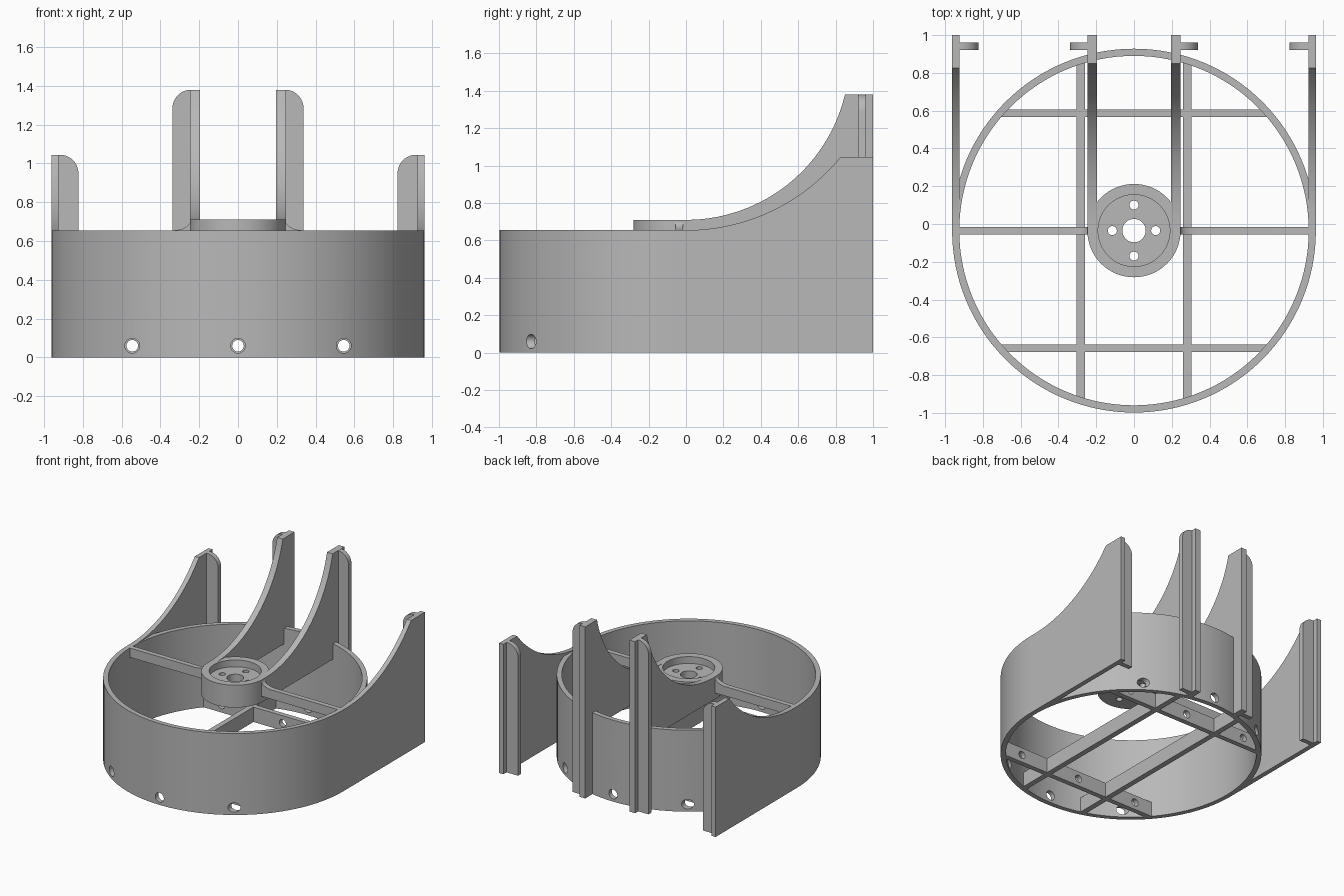
import bpy
import bmesh
import math
from mathutils import Matrix, Vector

cube = bpy.data.objects.get("Cube")
if cube:
    bpy.data.objects.remove(cube, do_unlink=True)

grey = bpy.data.materials.new("plain grey")
grey.use_nodes = True
colour = (0.48, 0.48, 0.48, 1)
grey.diffuse_color = colour
grey.node_tree.nodes["Principled BSDF"].inputs["Base Color"].default_value = colour

CY = -0.035                    # ring and hub centre in y
R_OUT, R_IN = 0.963, 0.925
WALL_TOP, HUB_TOP, HUB_BASE = 0.655, 0.71, 0.53
FIN_BACK = 1.0


def prism(name, outline, axis, lo, hi):
    """Extrude a 2D outline along x, y or z."""
    place = {"x": lambda a, b, t: (t, a, b),
             "y": lambda a, b, t: (a, t, b),
             "z": lambda a, b, t: (a, b, t)}[axis]
    bm = bmesh.new()
    face = bm.faces.new([bm.verts.new(place(a, b, lo)) for a, b in outline])
    result = bmesh.ops.extrude_face_region(bm, geom=[face])
    moved = [v for v in result["geom"] if isinstance(v, bmesh.types.BMVert)]
    bmesh.ops.translate(bm, verts=moved, vec=Vector(place(0, 0, hi - lo)))
    bmesh.ops.recalc_face_normals(bm, faces=bm.faces)
    mesh = bpy.data.meshes.new(name)
    bm.to_mesh(mesh)
    bm.free()
    mesh.materials.append(grey)
    obj = bpy.data.objects.new(name, mesh)
    bpy.context.collection.objects.link(obj)
    return obj


def circle(cx, cy, r, n=32):
    return [(cx + r * math.cos(math.tau * i / n),
             cy + r * math.sin(math.tau * i / n)) for i in range(n)]


def rect(a0, a1, b0, b1):
    return [(a0, b0), (a1, b0), (a1, b1), (a0, b1)]


def cut(obj, cutters):
    """Subtract the cutters from the object, then discard them."""
    bpy.context.view_layer.objects.active = obj
    for cutter in cutters:
        cutter.hide_render = True
        mod = obj.modifiers.new("cut", "BOOLEAN")
        mod.operation, mod.solver, mod.object = "DIFFERENCE", "EXACT", cutter
        bpy.ops.object.modifier_apply(modifier=mod.name)
        bpy.data.objects.remove(cutter, do_unlink=True)


def smooth(obj):
    bpy.ops.object.select_all(action="DESELECT")
    obj.select_set(True)
    bpy.context.view_layer.objects.active = obj
    bpy.ops.object.shade_smooth_by_angle(angle=math.radians(30))


def bolt_holes(r):
    return [prism("hole_cutter", circle(x, 0.06, r, 24), "y", -1.2, 1.2)
            for x in (-0.545, 0, 0.545)]


def rising_arc(z0, y1, z1, n=28):
    """Arc level at y = 0 that climbs to (y1, z1)."""
    r = (y1 ** 2 + (z1 - z0) ** 2) / (2 * (z1 - z0))
    end = math.asin(y1 / r)
    return [(r * math.sin(end * i / n), z0 + r - r * math.cos(end * i / n))
            for i in range(n + 1)]


# Round outer wall with bolt holes
ring = prism("ring_wall", circle(0, CY, R_OUT, 128), "z", 0, WALL_TOP)
cut(ring, [prism("bore_cutter", circle(0, CY, R_IN, 128), "z", -0.1, 1)]
    + bolt_holes(0.038))
smooth(ring)

# Hub with a shallow recess, a bore and four screw holes
hub = prism("hub", circle(0, CY, 0.247, 64), "z", HUB_BASE, HUB_TOP)
hub_cuts = [prism("recess_cutter", circle(0, CY, 0.19, 64), "z", WALL_TOP, 1),
            prism("bore_cutter", circle(0, CY, 0.062), "z", 0.4, 1)]
for i in range(4):
    a = i * math.pi / 2
    hub_cuts.append(prism("screw_cutter", circle(
        0.135 * math.sin(a) * 0.85, CY + 0.135 * math.cos(a), 0.024, 20), "z", 0.4, 1))
cut(hub, hub_cuts)
smooth(hub)

# Low cross beams, drilled in line with the ring
for label, side in (("front", -1), ("back", 1)):
    y = CY + side * 0.622
    beam = prism(label + "_cross_beam", rect(-0.705, 0.705, 0, 0.12), "y", y - 0.02, y + 0.02)
    cut(beam, bolt_holes(0.03))
    smooth(beam)

for label, s in (("left", 1), ("right", -1)):
    # Low long beam
    prism(label + "_long_beam", rect(CY - 0.9, CY + 0.9, 0, 0.12), "x",
          s * 0.282 - 0.022, s * 0.282 + 0.022)

    # Upper spoke with a fillet rising to the hub
    fillet = [(s * (0.34 - 0.095 * math.sin(t)), 0.705 - 0.05 * math.cos(t))
              for t in (math.pi / 2 * i / 8 for i in range(9))]
    spoke = prism(label + "_spoke", [(s * 0.235, 0.58), (s * 0.94, 0.58),
                  (s * 0.94, WALL_TOP)] + fillet + [(s * 0.235, 0.705)],
                  "y", CY - 0.02, CY + 0.02)
    smooth(spoke)

    # Outer side wall sweeping up to the back
    side = prism(label + "_side_wall", [(CY, 0), (FIN_BACK, 0), (FIN_BACK, 1.045)]
                 + rising_arc(WALL_TOP, 0.825, 1.045)[::-1] + [(CY, WALL_TOP)],
                 "x", s * R_IN, s * R_OUT)
    smooth(side)

    # Inner fin from the hub, dropping to the floor behind the ring
    fin = prism(label + "_inner_fin", [(CY, HUB_BASE), (0.885, HUB_BASE), (0.885, 0),
                (FIN_BACK, 0), (FIN_BACK, 1.38)]
                + rising_arc(HUB_TOP, 0.85, 1.38)[::-1] + [(CY, HUB_TOP)],
                "x", s * 0.197, s * 0.247)
    smooth(fin)

    # Rear flanges with one rounded top corner
    for part, root, tip, top in (("inner", 0.23, 0.338, 1.38),
                                 ("outer", 0.94, 0.823, 1.045)):
        r = 0.095
        d = math.copysign(1, tip - root)
        corner = [(s * (tip - d * r * (1 - math.cos(t))), top - r + r * math.sin(t))
                  for t in (math.pi / 2 * i / 12 for i in range(13))]
        flange = prism(label + "_" + part + "_flange",
                       [(s * root, 0), (s * tip, 0)] + corner + [(s * root, top)],
                       "y", 0.922, 0.96)
        smooth(flange)
